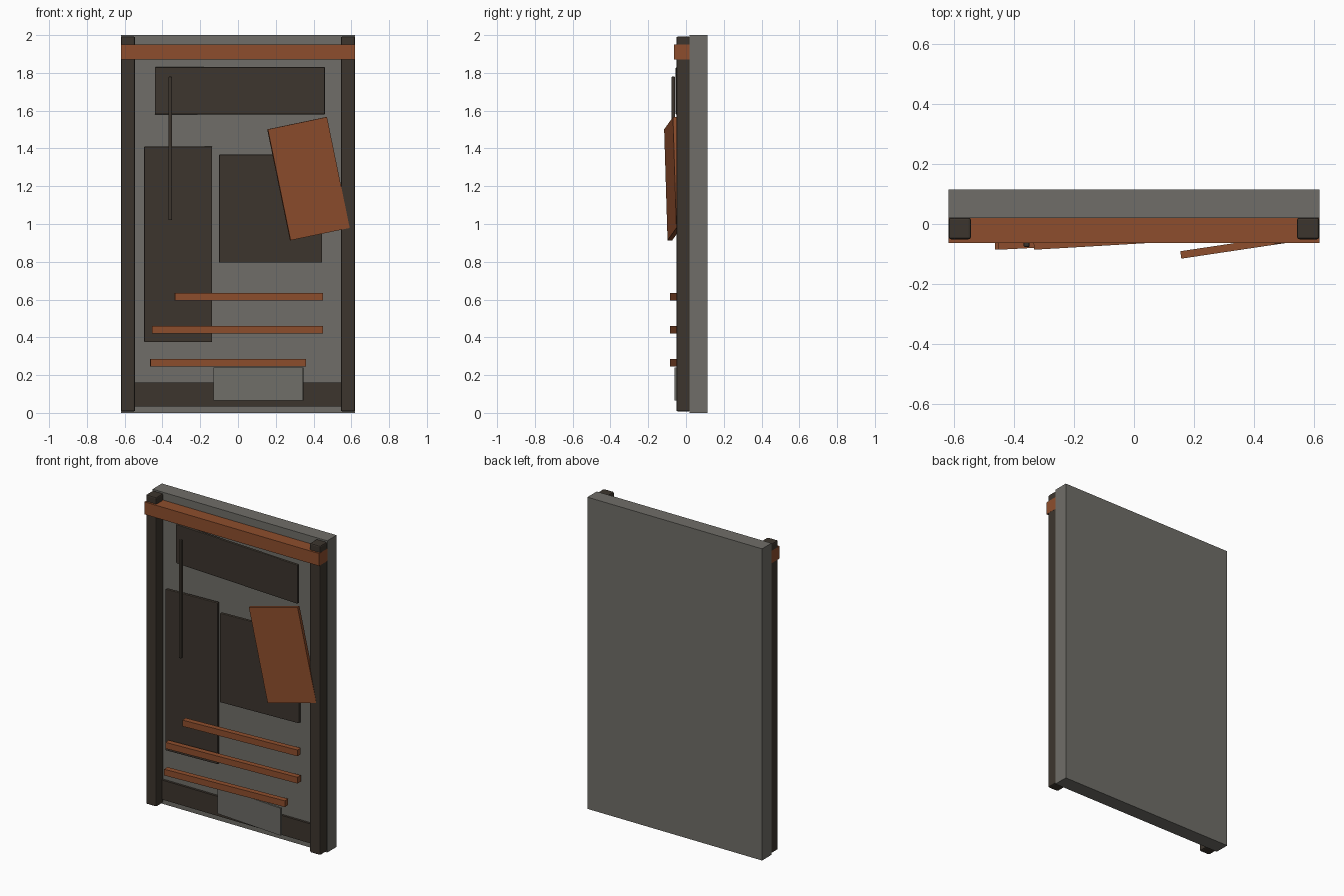
import bpy
from math import radians, atan2, hypot
from mathutils import Matrix, Vector

cube = bpy.data.objects.get("Cube")
if cube:
    bpy.data.objects.remove(cube, do_unlink=True)


def material(name, r, g, b):
    m = bpy.data.materials.new(name)
    m.use_nodes = True
    m.diffuse_color = (r, g, b, 1)
    m.node_tree.nodes["Principled BSDF"].inputs["Base Color"].default_value = (r, g, b, 1)
    return m


grey = material("stone_grey", 0.16, 0.155, 0.138)
dark = material("dark_wood", 0.046, 0.036, 0.027)
rust = material("rust_brown", 0.27, 0.076, 0.026)


def box(name, mat, size, centre, rot=Matrix(), bevel=0):
    bpy.ops.mesh.primitive_cube_add(size=1)
    ob = bpy.context.object
    ob.name = name
    ob.data.transform(Matrix.Diagonal((*size, 1)))
    ob.matrix_world = Matrix.Translation(Vector(centre)) @ rot
    ob.data.materials.append(mat)
    if bevel:
        mod = ob.modifiers.new("soft_edges", "BEVEL")
        mod.width = bevel
        mod.segments = 2
    return ob


def plate(name, mat, x0, x1, z0, z1, y_left, y_right, depth, bevel=0):
    """Upright plate whose front runs from y_left at x0 to y_right at x1."""
    yaw = atan2(y_right - y_left, x1 - x0)
    width = hypot(x1 - x0, y_right - y_left)
    centre = ((x0 + x1) / 2, (y_left + y_right + depth) / 2, (z0 + z1) / 2)
    return box(name, mat, (width, depth, z1 - z0), centre, Matrix.Rotation(yaw, 4, "Z"), bevel)


# Wall slab and frame
box("wall_slab", grey, (1.24, 0.095, 2), (0, 0.067, 1))
for side, label in ((-1, "right"), (1, "left")):
    box(label + "_post", dark, (0.075, 0.072, 1.985), (side * 0.582, -0.015, 1), bevel=0.008)
plate("top_beam", rust, -0.62, 0.62, 1.87, 1.95, -0.063, -0.063, 0.083)
plate("base_board", dark, -0.58, 0.58, 0.035, 0.16, 0.005, 0.005, 0.02)

# Dark panels, each leaning slightly
plate("upper_panel", dark, -0.44, 0.46, 1.58, 1.83, 0, -0.055, 0.018, 0.004)
plate("tall_panel", dark, -0.497, -0.137, 0.375, 1.41, -0.028, -0.012, 0.02, 0.004)
plate("middle_panel", dark, -0.1, 0.445, 0.795, 1.367, -0.042, -0.018, 0.02, 0.004)

# Thin rod
plate("hanging_rod", dark, -0.369, -0.349, 1.02, 1.78, -0.077, -0.077, 0.02, 0.005)

# Slats
for i, (x0, x1, z) in enumerate(((-0.465, 0.36, 0.265), (-0.455, 0.45, 0.44), (-0.335, 0.45, 0.615))):
    plate(f"slat_{i + 1}", rust, x0, x1, z - 0.02, z + 0.02, -0.086, -0.04, 0.035)

# Small grey plate at the foot
plate("foot_plate", grey, -0.13, 0.345, 0.065, 0.24, -0.022, -0.06, 0.012)

# Loose crooked board
tilt = Matrix.Rotation(radians(8.5), 4, "Z") @ Matrix.Rotation(radians(-11.7), 4, "Y")
box("crooked_board", rust, (0.323, 0.025, 0.6), (0.373, -0.071, 1.24), tilt)
